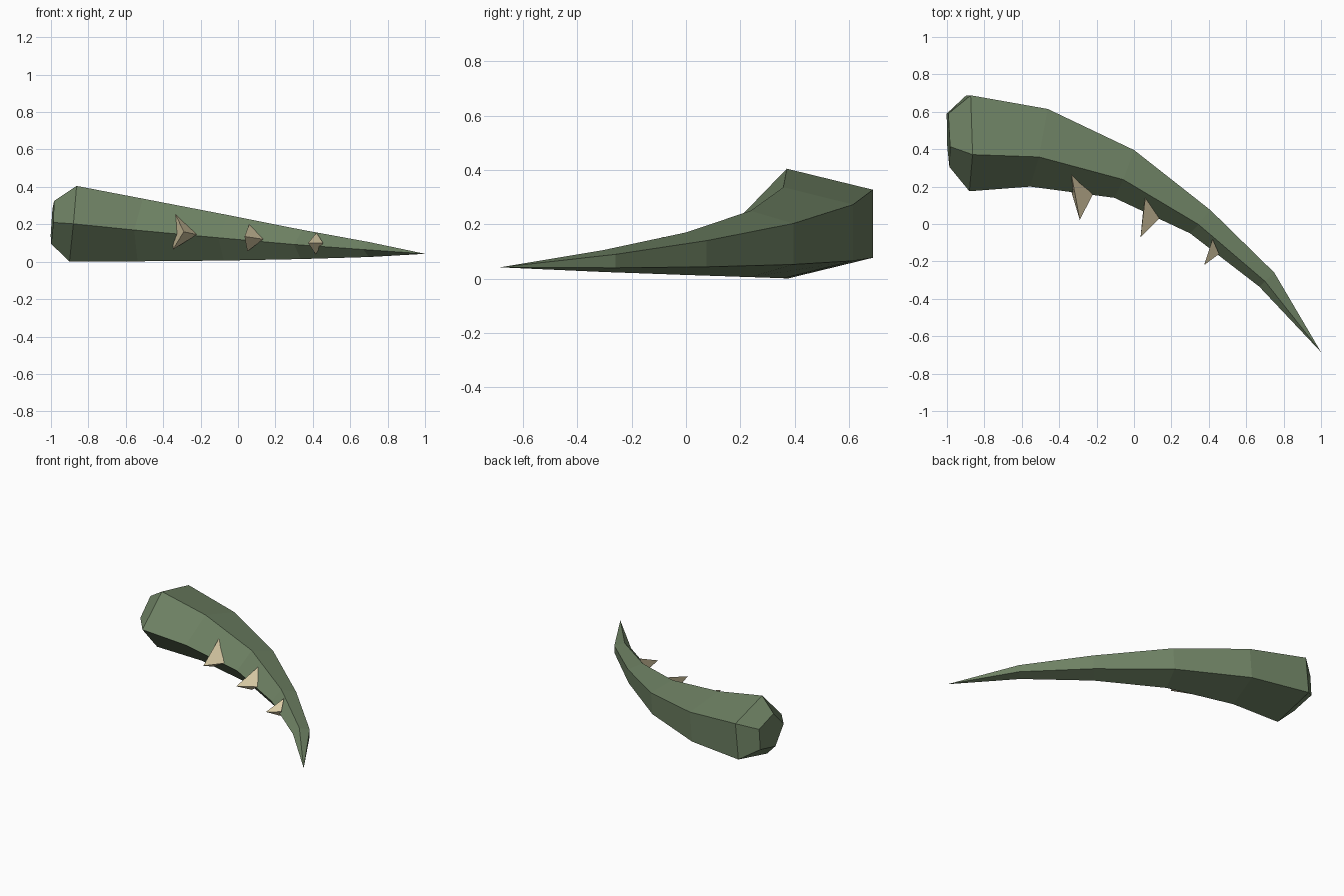
import bpy, bmesh
from math import sin, cos, radians
from mathutils import Vector

cube = bpy.data.objects.get("Cube")
if cube:
    bpy.data.objects.remove(cube)


def make_material(name, rgb):
    mat = bpy.data.materials.new(name)
    mat.use_nodes = True
    color = (*rgb, 1.0)
    mat.diffuse_color = color
    bsdf = mat.node_tree.nodes["Principled BSDF"]
    bsdf.inputs["Base Color"].default_value = color
    bsdf.inputs["Roughness"].default_value = 0.8
    return mat


def finish(bm, name, mat):
    bmesh.ops.recalc_face_normals(bm, faces=bm.faces)
    mesh = bpy.data.meshes.new(name)
    bm.to_mesh(mesh)
    bm.free()
    mesh.materials.append(mat)
    obj = bpy.data.objects.new(name, mesh)
    bpy.context.collection.objects.link(obj)
    return obj


green = make_material("moss green", (0.155, 0.22, 0.125))
bone = make_material("pale bone", (0.72, 0.62, 0.39))

SIDES = 5
SPAN = 1 + cos(radians(36))   # front corner to back edge of a unit pentagon
RISE = sin(radians(72))       # height of its top corner


def pentagon(bm, front, back, low, high, lean):
    """Flattened pentagon with one corner at the front and an edge at the back."""
    front, back = Vector(front), Vector(back)
    ring = []
    for k in range(SIDES):
        a = radians(72 * k)
        p = front.lerp(back, (1 - cos(a)) / SPAN)
        z = (low + high) / 2 + (high - low) / 2 * sin(a) / RISE
        ring.append(bm.verts.new((p.x + lean * sin(a), p.y, z)))
    return ring


# Curved stem: front corner, back edge, lowest and highest z, lean
stations = [
    ((-0.987, 0.305), (-0.997, 0.59), 0.095, 0.325, 0.008),
    ((-0.88, 0.175), (-0.885, 0.688), 0.0, 0.405, 0.02),
    ((-0.555, 0.20), (-0.47, 0.615), 0.002, 0.337, 0.015),
    ((-0.105, 0.14), (-0.005, 0.395), 0.006, 0.25, 0.01),
    ((0.30, -0.05), (0.405, 0.075), 0.014, 0.17, 0.005),
    ((0.67, -0.335), (0.75, -0.26), 0.025, 0.105, 0.0),
]
bm = bmesh.new()
rings = [pentagon(bm, *s) for s in stations]
bm.faces.new(rings[0])
for a, b in zip(rings, rings[1:]):
    for k in range(SIDES):
        n = (k + 1) % SIDES
        bm.faces.new((a[k], a[n], b[n], b[k]))
tip = bm.verts.new((1.0, -0.685, 0.042))
for k in range(SIDES):
    bm.faces.new((rings[-1][k], rings[-1][(k + 1) % SIDES], tip))
finish(bm, "curved_stem", green)

# Three-sided thorns: upper, side and lower base corners, then the point
thorns = {
    "large_thorn": [(-0.335, 0.268, 0.255), (-0.22, 0.158, 0.145),
                    (-0.348, 0.215, 0.065), (-0.29, 0.022, 0.16)],
    "middle_thorn": [(0.06, 0.14, 0.20), (0.135, 0.03, 0.12),
                     (0.05, 0.085, 0.055), (0.035, -0.07, 0.135)],
    "small_thorn": [(0.42, -0.08, 0.155), (0.455, -0.16, 0.10),
                    (0.415, -0.11, 0.04), (0.375, -0.22, 0.10)],
}
for name, corners in thorns.items():
    bm = bmesh.new()
    v = [bm.verts.new(c) for c in corners]
    for skip in range(len(v)):
        bm.faces.new([p for i, p in enumerate(v) if i != skip])
    finish(bm, name, bone)
